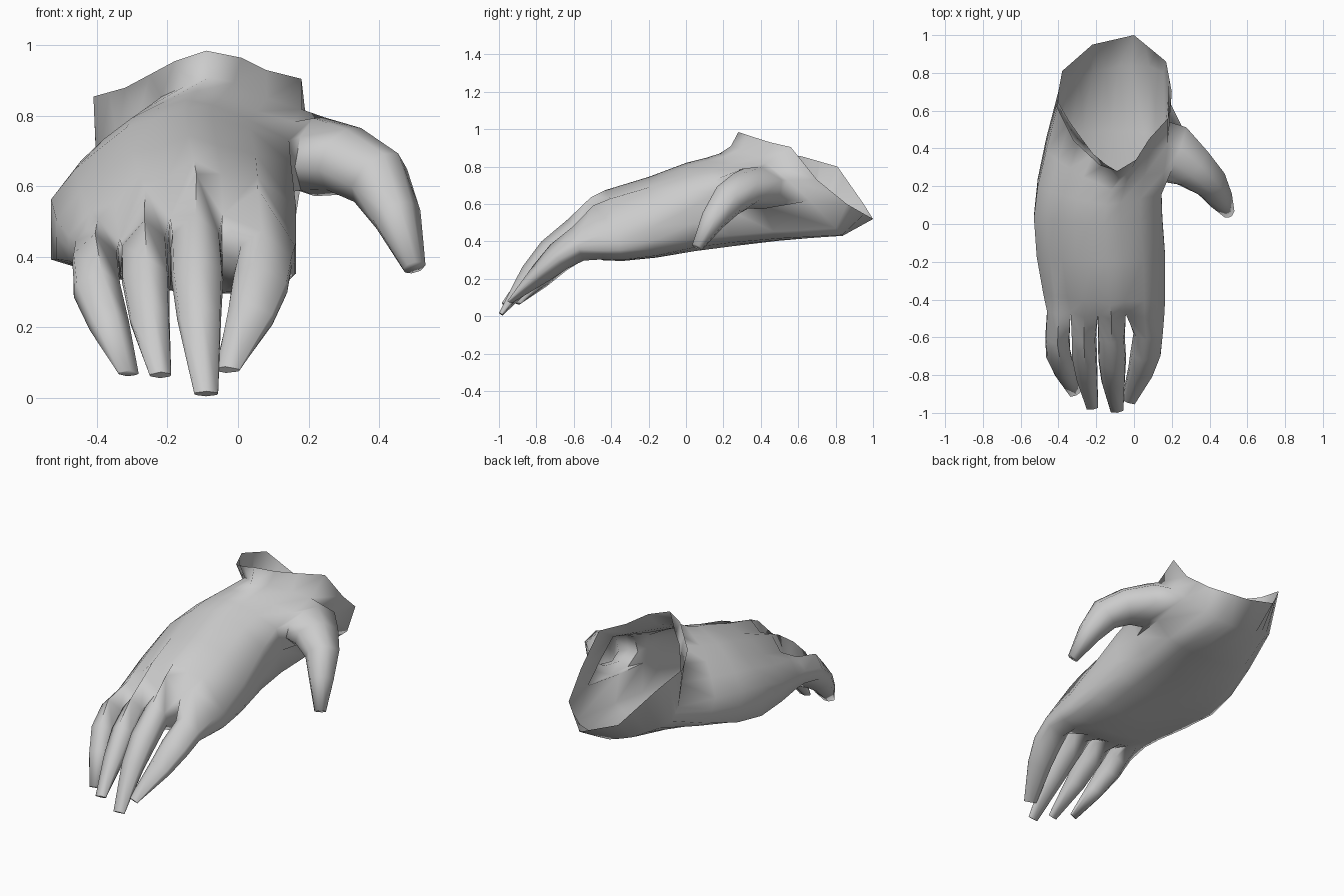
import bpy, bmesh, math
from mathutils import Vector

cube = bpy.data.objects.get("Cube")
if cube:
    bpy.data.objects.remove(cube, do_unlink=True)

grey = bpy.data.materials.new("plain grey")
grey.use_nodes = True
colour = (0.6, 0.6, 0.6, 1)
grey.diffuse_color = colour
grey.node_tree.nodes["Principled BSDF"].inputs["Base Color"].default_value = colour

bm = bmesh.new()


def bridge(a, b, skip=()):
    """Join two equal rings of vertices with quads."""
    for i in range(len(a)):
        j = (i + 1) % len(a)
        if i not in skip:
            bm.faces.new((a[i], a[j], b[j], b[i]))


def digit(root, path):
    """Grow a tapered digit from a hole; path holds (centre, half width, half height)."""
    middle = sum((v.co for v in root), Vector()) / len(root)
    centres = [middle] + [Vector(c) for c, w, h in path]
    angles = None
    ring = root
    for i, (c, w, h) in enumerate(path, 1):
        along = (centres[min(i + 1, len(path))] - centres[i - 1]).normalized()
        across = along.cross(Vector((0, 0, 1))).normalized()
        up = across.cross(along)
        if angles is None:
            # Match the directions of the hole's corners
            flat = [((v.co - middle).dot(across), (v.co - middle).dot(up)) for v in root]
            wide = max(abs(p[0]) for p in flat)
            tall = max(abs(p[1]) for p in flat)
            angles = [math.atan2(q / tall, p / wide) for p, q in flat]
        new = [bm.verts.new(centres[i] + across * w * math.cos(a) + up * h * math.sin(a))
               for a in angles]
        bridge(ring, new)
        ring = new
    bm.faces.new(ring)


# Palm section: back of the hand left to right, thumb side, underside, outer side
across_steps = [0, .1, .2, .315, .43, .55, .67, .83, 1]
back_heights = [.46, .64, .77, .89, .95, 1, .97, .88]
under_steps = [.96] + across_steps[-2::-1]
under_heights = [.13, .05, .02, 0, 0, 0, .02, .03, .06]


def section(yt, yb, xl, xr, zb, zt, thumb_side, groove, lift):
    points = list(zip(across_steps, back_heights + thumb_side[:1]))
    points = [(u, v - (groove if i in (2, 4, 6) else 0)) for i, (u, v) in enumerate(points)]
    points += [(1, v) for v in thumb_side[1:]]
    points += [(u, v + lift * (1 - u) ** 2) for u, v in zip(under_steps, under_heights)]
    points.append((0, .27 + lift / 2))
    return [bm.verts.new((xl + (xr - xl) * u, yt + (yb - yt) * max(1 - v, 0) ** .7,
                          zb + (zt - zb) * v)) for u, v in points]


low, middling, high = [.42, .29, .19], [.54, .4, .24], [.82, .64, .42]
palm = [section(*s) for s in (
    (-.51, -.44, -.46, .162, .285, .635, low, .3, .2),
    (-.43, -.34, -.48, .165, .278, .675, low, .07, .22),
    (-.2, -.16, -.515, .165, .3, .745, middling, .03, .15),
    (0, .05, -.53, .15, .345, .82, [.68, .5, .32], .01, .04),
    (.1, .25, -.51, .145, .37, .845, [.76, .62, .45], 0, .05),
    (.18, .5, -.465, .16, .39, .87, high, 0, .14),
    (.24, .86, -.4, .18, .405, .91, high, 0, .28))]

# Slanted open cuff, with extra points spread along its longer edges
cuff = [(-.41, .62, .855), (-.32, .44, .88), (-.18, .31, .955), (-.09, .28, .985),
        (.01, .34, .965), (.08, .45, .93), (.18, .56, .905), (.2, .7, .73),
        (.17, .86, .6), (0, 1, .52), (-.22, .95, .6), (-.38, .81, .8)]
extras = [1, 1, 0, 0, 0, 0, 0, 1, 2, 1, 2, 1]
rim = []
for i, extra in enumerate(extras):
    a, b = Vector(cuff[i]), Vector(cuff[(i + 1) % len(cuff)])
    rim += [bm.verts.new(a.lerp(b, k / (extra + 1))) for k in range(extra + 1)]
palm.append(rim)

for i in range(len(palm) - 1):
    bridge(palm[i], palm[i + 1], skip=(8, 9) if i in (4, 5) else ())

# Thumb, grown from the gap left in the side of the palm
near, mid, far = palm[4:7]
digit([near[8], mid[8], far[8], far[9], far[10], mid[10], near[10], near[9]],
      [((.22, .37, .685), .165, .115), ((.31, .3, .672), .125, .1),
       ((.4, .225, .62), .095, .095), ((.45, .145, .515), .072, .068),
       ((.5, .06, .37), .034, .03)])

# Fingers, grown from the front of the palm with a web between neighbours
front = palm[0]
webs = {k: bm.verts.new((front[k].co + front[19 - k].co) / 2) for k in (2, 4, 6)}
fingers = [
    (1, [(-.405, -.6, .38), (-.4, -.69, .305), (-.365, -.78, .205), (-.31, -.9, .07)]),
    (1, [(-.265, -.6, .415), (-.262, -.7, .335), (-.25, -.81, .225), (-.22, -.975, .065)]),
    (1.1, [(-.12, -.6, .43), (-.115, -.72, .34), (-.11, -.83, .225), (-.09, -.99, .012)]),
    (1.2, [(.075, -.58, .385), (.062, -.68, .32), (.035, -.78, .23), (-.03, -.94, .08)])]
sizes = [(.065, .095), (.067, .08), (.057, .06), (.031, .012)]
for n, (spread, points) in enumerate(fingers):
    k = 2 * n
    inner = [webs[k + 2]] if k < 6 else front[9:11]
    outer = webs[k] if k else front[20]
    root = front[k:k + 3] + inner + front[17 - k:20 - k] + [outer]
    digit(root, [(p, w * spread, h) for p, (w, h) in zip(points, sizes)])

# One continuous skin
bmesh.ops.recalc_face_normals(bm, faces=bm.faces)
mesh = bpy.data.meshes.new("hand")
bm.to_mesh(mesh)
bm.free()
mesh.materials.append(grey)
hand = bpy.data.objects.new("hand", mesh)
bpy.context.collection.objects.link(hand)
bpy.ops.object.select_all(action='DESELECT')
hand.select_set(True)
bpy.context.view_layer.objects.active = hand
bpy.ops.object.shade_smooth_by_angle(angle=math.radians(80))
